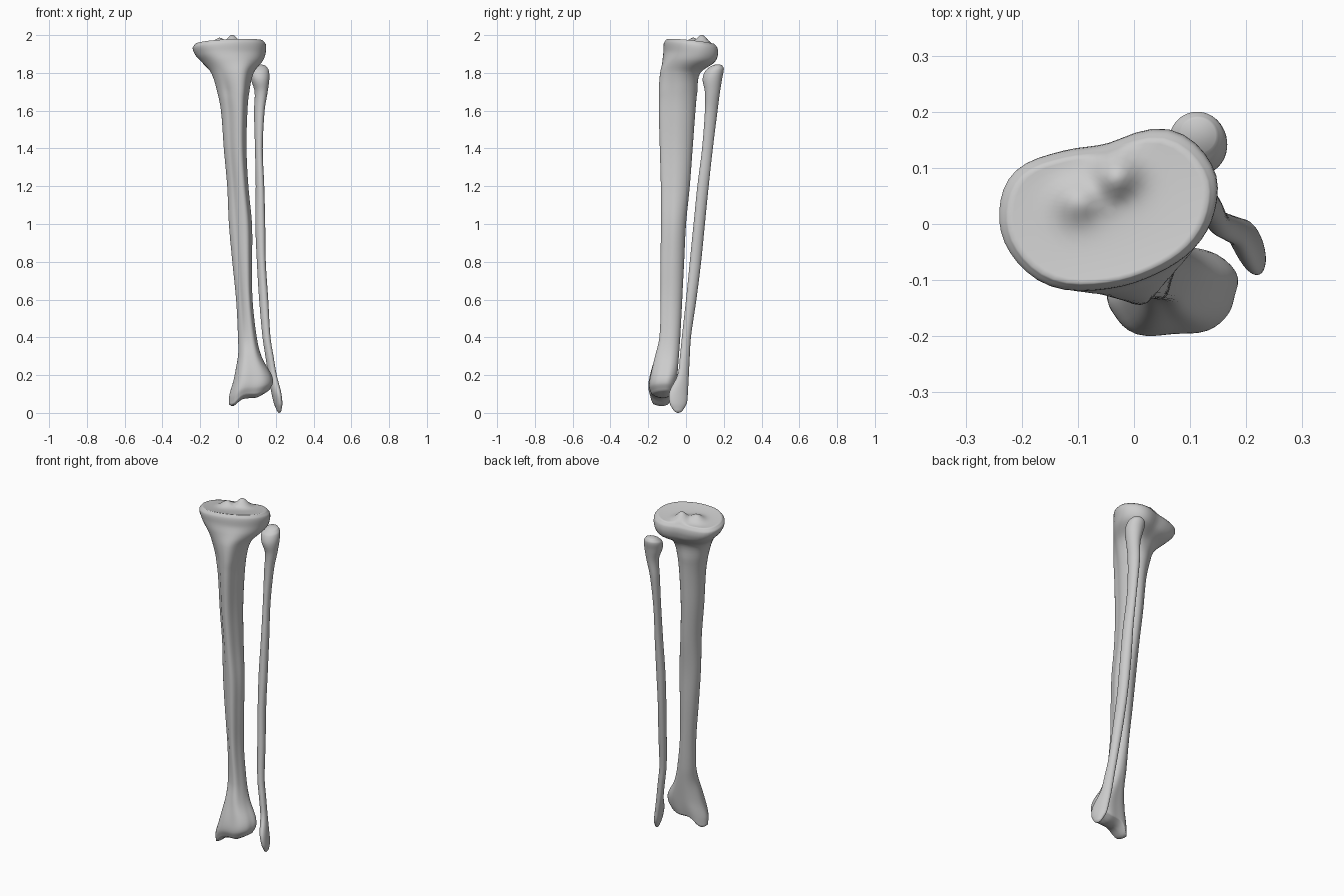
import bpy
import bmesh
from math import cos, sin, pi, exp, radians

if "Cube" in bpy.data.objects:
    bpy.data.objects.remove(bpy.data.objects["Cube"], do_unlink=True)

SIDES = 48
STEPS = 5

bone = bpy.data.materials.new("bone_grey")
bone.use_nodes = True
bone.diffuse_color = (0.6, 0.6, 0.6, 1)
bone.node_tree.nodes["Principled BSDF"].inputs["Base Color"].default_value = (0.6, 0.6, 0.6, 1)


def bump(x, y, cx, cy, size):
    return exp(-((x - cx) ** 2 + (y - cy) ** 2) / (2 * size * size))


def clamp(v):
    return max(0.0, min(1.0, v))


def smooth_levels(levels):
    """Refine the key sections with a Hermite curve along the height."""
    def tangent(i):
        a, b = levels[max(i - 1, 0)], levels[min(i + 1, len(levels) - 1)]
        return [(q - p) / (b[0] - a[0]) for p, q in zip(a, b)]

    out = []
    for i in range(len(levels) - 1):
        a, b, ta, tb = levels[i], levels[i + 1], tangent(i), tangent(i + 1)
        d = b[0] - a[0]
        for k in range(STEPS):
            t = k / STEPS
            h = t * t * (3 - 2 * t)
            row = [p + (q - p) * h + d * (m * t * (1 - t) ** 2 - n * t * t * (1 - t))
                   for p, q, m, n in zip(a, b, ta, tb)]
            row[0] = a[0] + d * t
            out.append(row)
    out.append(levels[-1])
    return out


def loft(name, levels, section, warp, top_relief, bottom_relief):
    """Skin sections (z, left, right, front, back, blend) and close both ends."""
    bm = bmesh.new()
    rings = []

    def outline(row, scale=1.0, relief=None):
        z, left, right, front, back, blend = row
        ring = []
        for i in range(SIDES):
            u, v = section(2 * pi * i / SIDES, blend)
            x = (left + right) / 2 + scale * u * (right - left) / 2
            y = (front + back) / 2 + scale * v * (back - front) / 2
            dz = relief(x, y, scale) if relief else 0
            ring.append(bm.verts.new((x, y, z + warp(x, y, z) + dz)))
        return ring

    rows = smooth_levels(levels)
    cap_scales = [0.94, 0.86, 0.76, 0.65, 0.54, 0.43, 0.32, 0.21, 0.1]
    for s in reversed(cap_scales):
        rings.append(outline(rows[0], s, top_relief))
    rings += [outline(row) for row in rows]
    for s in cap_scales:
        rings.append(outline(rows[-1], s, bottom_relief))
    for a, b in zip(rings, rings[1:]):
        for i in range(SIDES):
            j = (i + 1) % SIDES
            bm.faces.new((a[i], b[i], b[j], a[j]))
    bm.faces.new(rings[0])
    bm.faces.new(rings[-1][::-1])
    bmesh.ops.recalc_face_normals(bm, faces=bm.faces)
    for f in bm.faces:
        f.smooth = True
    mesh = bpy.data.meshes.new(name)
    bm.to_mesh(mesh)
    bm.free()
    mesh.materials.append(bone)
    obj = bpy.data.objects.new(name, mesh)
    bpy.context.collection.objects.link(obj)


# Shin bone sections: radius every thirty degrees, starting at the left (+x)
plateau = [1, 1.12, 1.14, .82, .84, .98, 1, 1.04, 1.07, .96, .9, .93]
shaft = [1, 1, 1, 1, .97, 1, 1, .87, .75, .92, 1.16, .97]
ankle = [.95, 1.12, 1.15, .95, .95, .95, 1, 1.03, 1.13, .97, 1.03, .97]


def radius(shape, angle):
    f = angle / radians(30)
    i, t = int(f), f - int(f)
    p, q, r, s = (shape[(i + k) % 12] for k in (-1, 0, 1, 2))
    return q + t / 2 * (r - p + t * (2 * p - 5 * q + 4 * r - s + t * (3 * (q - r) + s - p)))


def shin_section(angle, blend):
    top, low = clamp(1 - blend), clamp(blend - 1)
    r = (top * radius(plateau, angle) + low * radius(ankle, angle)
         + (1 - top - low) * radius(shaft, angle))
    return r * cos(angle), r * sin(angle)


def shin_warp(x, y, z):
    upper = clamp((z - 1.78) / 0.15)
    lower = clamp((0.26 - z) / 0.16)
    tilt = 0.06 * x - 0.12 * (y - 0.02)
    ankle_shape = 0.3 * max(0, x - 0.1) - 0.058 * bump(x, 0, -0.035, 0, 0.03)
    return upper * tilt + lower * ankle_shape


def plateau_relief(x, y, s):
    ridges = 0.034 * bump(x, y, -0.1, 0.04, 0.026) + 0.05 * bump(x, y, -0.03, 0.085, 0.026)
    return ridges + 0.008 * (1 - s) - 0.012 * (1 - s * s)


def ankle_relief(x, y, s):
    return -0.022 * (1 - s * s)


shin_levels = [
    (1.966, -.225, .128, -.108, .152, 0),
    (1.945, -.24, .143, -.12, .168, 0),
    (1.9, -.222, .141, -.122, .168, 0),
    (1.86, -.19, .128, -.13, .15, .15),
    (1.8, -.142, .083, -.14, .08, .6),
    (1.7, -.11, .06, -.14, .06, 1),
    (1.6, -.09, .05, -.14, .05, 1),
    (1.4, -.075, .045, -.135, .035, 1),
    (1.2, -.057, .055, -.13, .02, 1),
    (1.0, -.048, .074, -.13, 0, 1),
    (.8, -.03, .075, -.132, -.01, 1),
    (.6, -.01, .077, -.132, -.02, 1),
    (.4, 0, .1, -.14, -.03, 1.3),
    (.3, 0, .125, -.165, -.038, 1.7),
    (.2, -.022, .175, -.19, -.048, 2),
    (.14, -.045, .185, -.198, -.058, 2),
    (.1, -.048, .165, -.185, -.068, 2),
]
loft("shin_bone", shin_levels, shin_section, shin_warp, plateau_relief, ankle_relief)


# Calf bone: slender ovals that lean diagonally near the ankle
def calf_section(angle, lean):
    return cos(angle), sin(angle + lean)


def calf_warp(x, y, z):
    return 0.15 * (y - 0.15) * clamp((z - 1.7) / 0.1)


def dome_up(x, y, s):
    return 0.008 * (1 - s * s)


def dome_down(x, y, s):
    return -0.012 * (1 - s * s)


calf_levels = [
    (1.835, .08, .148, .125, .19, 0),
    (1.815, .063, .162, .1, .2, 0),
    (1.77, .068, .166, .088, .192, 0),
    (1.7, .088, .157, .1, .18, -.1),
    (1.6, .085, .141, .1, .167, -.2),
    (1.4, .09, .131, .085, .142, -.2),
    (1.2, .094, .139, .06, .12, -.2),
    (1.0, .092, .144, .04, .1, -.2),
    (.8, .1, .147, .02, .08, -.2),
    (.6, .112, .16, 0, .055, -.2),
    (.4, .13, .172, -.022, .026, -.2),
    (.3, .145, .188, -.032, .02, -.3),
    (.2, .16, .205, -.045, .015, -.4),
    (.11, .176, .228, -.088, .01, -.5),
    (.05, .19, .235, -.086, .004, -.5),
    (.012, .206, .23, -.065, -.018, -.4),
]
loft("calf_bone", calf_levels, calf_section, calf_warp, dome_up, dome_down)
